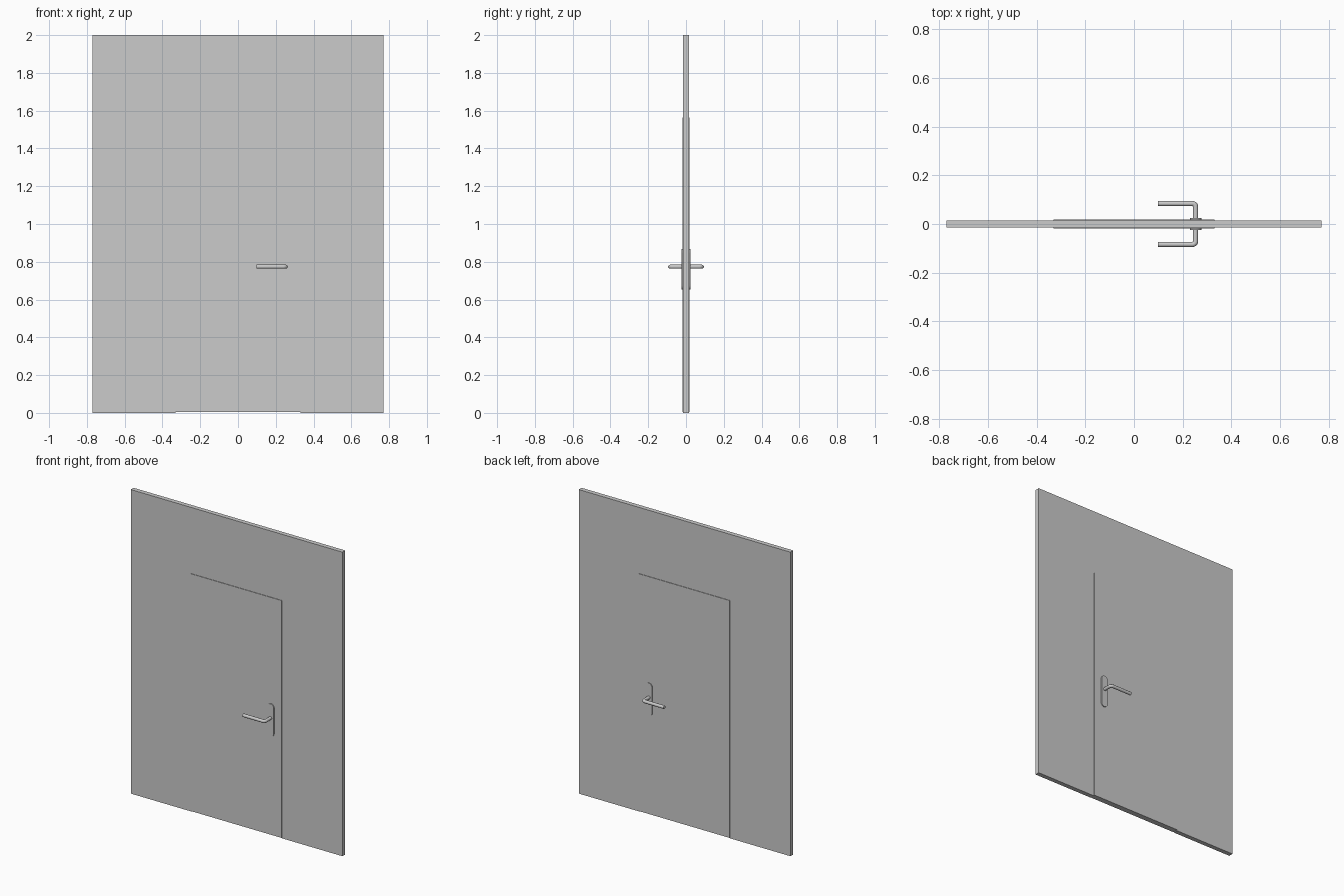
import bpy, bmesh, math

if "Cube" in bpy.data.objects:
    bpy.data.objects.remove(bpy.data.objects["Cube"])

def extruded(name, outline, half_depth, y=0.0):
    """Extrude an (x, z) outline along y, centred on the given y."""
    bm = bmesh.new()
    face = bm.faces.new([bm.verts.new((x, y - half_depth, z)) for x, z in outline])
    res = bmesh.ops.extrude_face_region(bm, geom=[face])
    moved = [v for v in res["geom"] if isinstance(v, bmesh.types.BMVert)]
    bmesh.ops.translate(bm, verts=moved, vec=(0, 2 * half_depth, 0))
    bmesh.ops.recalc_face_normals(bm, faces=bm.faces)
    mesh = bpy.data.meshes.new(name)
    bm.to_mesh(mesh)
    bm.free()
    obj = bpy.data.objects.new(name, mesh)
    bpy.context.collection.objects.link(obj)
    return obj

def smooth(obj):
    bpy.ops.object.select_all(action='DESELECT')
    obj.select_set(True)
    bpy.context.view_layer.objects.active = obj
    bpy.ops.object.shade_smooth_by_angle(angle=math.radians(35))

W, H = 0.77, 2.0          # wall half width, height
DW, DH = 0.33, 1.565      # door half width, height

# Wall with a doorway
extruded("wall", [(-W, 0), (-DW, 0), (-DW, DH), (DW, DH), (DW, 0),
                  (W, 0), (W, H), (-W, H)], 0.015)

# Door leaf, slightly proud of the wall on both sides
extruded("door_leaf", [(-DW, 0.004), (DW, 0.004), (DW, DH), (-DW, DH)], 0.0185)

# Handle plate and lever on each side
R, CX, CZ, HALF = 0.023, 0.254, 0.76, 0.108
for side, label in ((-1, "front"), (1, "back")):
    outline = []
    for sign, start in ((1, 0), (-1, math.pi)):
        for i in range(13):
            a = start + math.pi * i / 12
            outline.append((CX + R * math.cos(a),
                            CZ + sign * (HALF - R) + R * math.sin(a)))
    plate = extruded(label + "_handle_plate", outline, 0.004, side * 0.021)
    smooth(plate)

    # Lever path: out from the plate, tight bend, then along -x
    rx, ry, rz, bend = 0.253, 0.084, 0.774, 0.013
    path = [(rx, 0.018)]
    for i in range(6):
        a = math.pi / 2 * i / 5
        path.append((rx - bend + bend * math.cos(a), ry - bend + bend * math.sin(a)))
    path.append((0.098, ry))
    curve = bpy.data.curves.new(label + "_lever", 'CURVE')
    curve.dimensions = '3D'
    curve.bevel_depth = 0.0108
    curve.bevel_resolution = 4
    curve.use_fill_caps = True
    spline = curve.splines.new('POLY')
    spline.points.add(len(path) - 1)
    for p, (x, y) in zip(spline.points, path):
        p.co = (x, side * y, rz, 1)
    lever = bpy.data.objects.new(label + "_lever", curve)
    bpy.context.collection.objects.link(lever)
    bpy.ops.object.select_all(action='DESELECT')
    lever.select_set(True)
    bpy.context.view_layer.objects.active = lever
    bpy.ops.object.convert(target='MESH')
    smooth(bpy.context.view_layer.objects.active)
